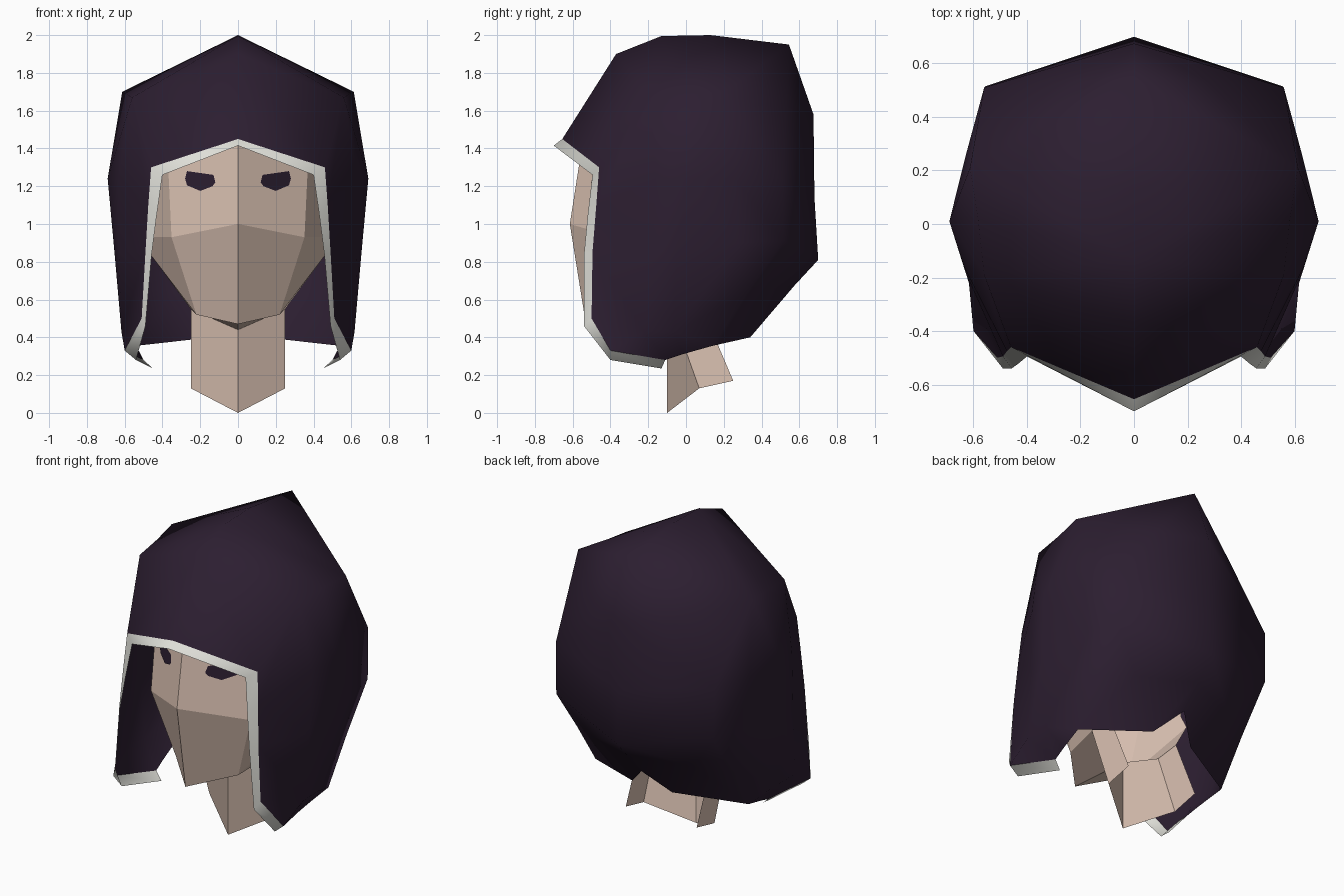
import bpy
from mathutils import Vector

if "Cube" in bpy.data.objects:
    bpy.data.objects.remove(bpy.data.objects["Cube"])


def material(name, rgb):
    m = bpy.data.materials.new(name)
    m.diffuse_color = (*rgb, 1)
    m.use_nodes = True
    m.node_tree.nodes["Principled BSDF"].inputs["Base Color"].default_value = m.diffuse_color
    return m


PURPLE = material("dark_purple_cloth", (0.025, 0.013, 0.030))
GREY = material("pale_grey_trim", (0.74, 0.74, 0.69))
SKIN = material("skin", (0.71, 0.54, 0.45))


def mirrored(name, verts, faces, mat, smooth=False):
    """Make the right half of a part and mirror it across x = 0."""
    me = bpy.data.meshes.new(name)
    me.from_pydata(verts, [], faces)
    me.materials.append(mat)
    me.polygons.foreach_set("use_smooth", [smooth] * len(me.polygons))
    ob = bpy.data.objects.new(name, me)
    bpy.context.collection.objects.link(ob)
    mod = ob.modifiers.new("mirror", 'MIRROR')
    mod.merge_threshold = 0.001
    return ob


def bulge(verts, quad):
    """Split a quad along the diagonal that bulges outwards."""
    a, b, c, d = quad
    centre = Vector((0, 0, 1.1))
    mid = [(Vector(verts[i]) + Vector(verts[j])) / 2 - centre
           for i, j in ((a, c), (b, d))]
    if mid[0].length > mid[1].length:
        return [(a, b, c), (a, c, d)]
    return [(a, b, d), (b, c, d)]


def sheet(name, columns, mat, smooth=False):
    """Skin neighbouring columns of points, each listed from top to bottom."""
    n = len(columns[0])
    verts = [p for c in columns for p in c]
    faces = [(c * n + r, c * n + r + 1, (c + 1) * n + r + 1, (c + 1) * n + r)
             for c in range(len(columns) - 1) for r in range(n - 1)]
    if smooth:
        faces = [t for q in faces for t in bulge(verts, q)]
    return mirrored(name, verts, faces, mat, smooth)


# Hood: slices from the face opening to the notched centre of the nape
hood = [
    [(0, -.655, 1.45), (.46, -.46, 1.30), (.475, -.475, 1.10),
     (.49, -.495, .85), (.51, -.50, .50), (.60, -.40, .33)],
    [(0, -.37, 1.90), (.56, -.19, 1.67), (.635, -.16, 1.24),
     (.63, -.18, .85), (.617, -.22, .43), (.50, -.11, .28)],
    [(0, -.13, 1.995), (.583, .02, 1.683), (.69, .01, 1.24),
     (.654, -.05, .85), (.614, -.06, .43), (.515, -.02, .31)],
    [(0, .13, 2.0), (.613, .21, 1.70), (.628, .26, 1.24),
     (.608, .28, .90), (.545, .32, .63), (.54, .14, .355)],
    [(0, .545, 1.95), (.28, .53, 1.60), (.56, .51, 1.24),
     (.555, .515, .91), (.345, .43, .655), (.14, .34, .40)],
    [(0, .61, 1.765), (0, .675, 1.58), (0, .68, 1.14),
     (0, .70, .81), (0, .575, .675), (0, .45, .54)],
]
sheet("hood", hood, PURPLE, smooth=True)

# Trim strip along the opening and the front of the lower hem
trim_outer = hood[0] + [hood[1][-1]]
trim_inner = [(0, -.70, 1.415), (.40, -.495, 1.26), (.43, -.52, 1.05),
              (.457, -.54, .84), (.49, -.54, .46), (.54, -.40, .28),
              (.45, -.13, .235)]
sheet("hood_trim", [trim_inner, trim_outer], GREY, smooth=True)

# Face mask: centre line, cheek line, side line
neck_top = [(0, -.10, .44), (.25, -.08, .55), (.25, .08, .57)]
face = [
    [(0, -.54, 1.48), (0, -.615, 1.0), (0, -.53, .47), neck_top[0]],
    [(.375, -.28, 1.42), (.352, -.375, .93), (.22, -.31, .52), neck_top[1]],
    [(.42, -.08, 1.42), (.465, -.13, .93), (.465, -.08, .84), neck_top[2]],
]
sheet("face", face, SKIN)

# Neck, open at the back and below
neck_end = [(0, -.10, 0), (.25, .07, .13), (.25, .25, .17)]
sheet("neck", [list(pair) for pair in zip(neck_top, neck_end)], SKIN)

# Eyes: thin plates lying on the brow plane
eye = [(.27, 1.28), (.13, 1.26), (.12, 1.22), (.135, 1.20), (.20, 1.175),
       (.27, 1.205), (.28, 1.24)]
mirrored("eyes",
         [(x, -.622 + .713 * x + .156 * (z - 1), z) for x, z in eye],
         [tuple(range(len(eye)))], PURPLE)
